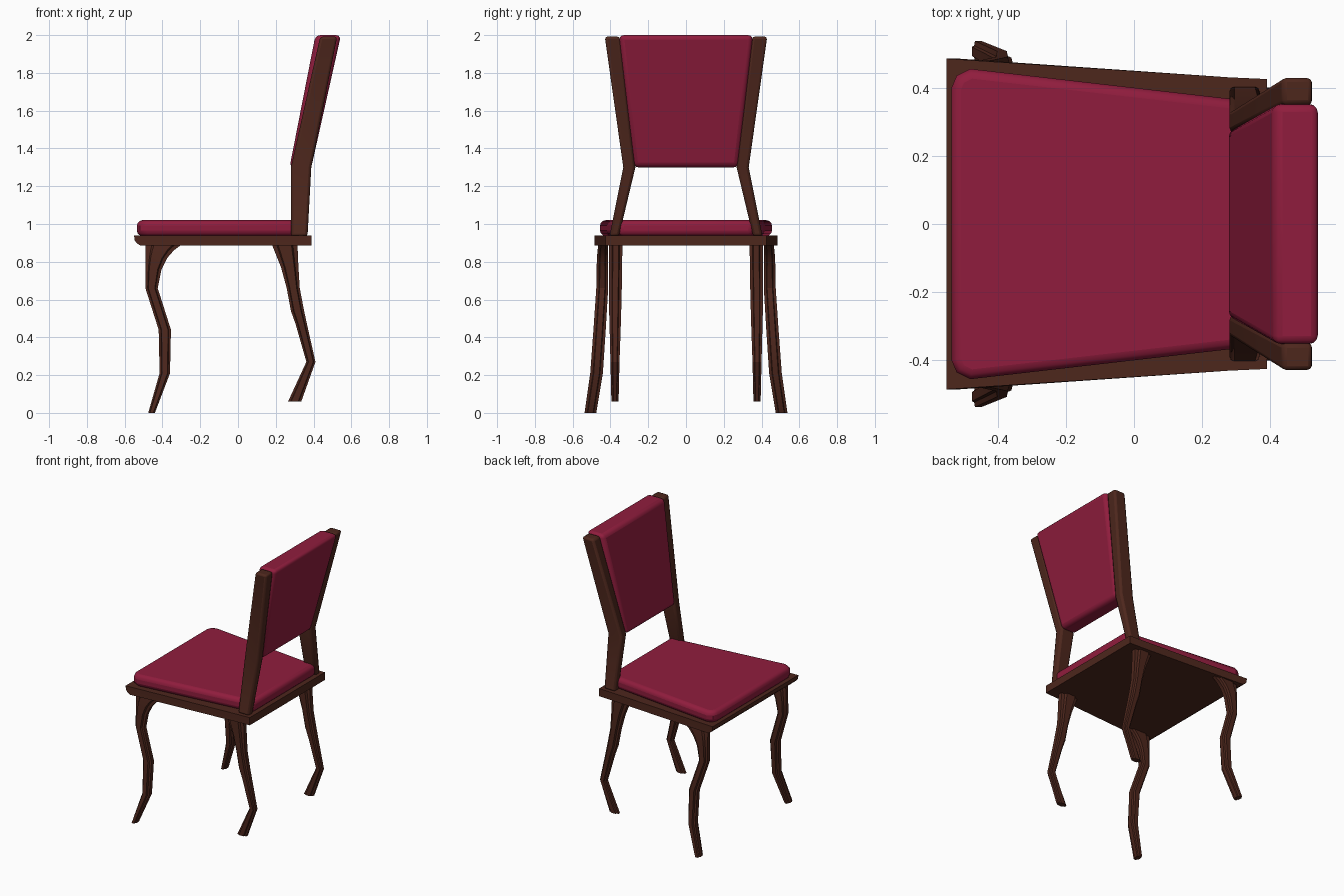
import bpy, bmesh

if "Cube" in bpy.data.objects:
    bpy.data.objects.remove(bpy.data.objects["Cube"])


def material(name, rgb):
    m = bpy.data.materials.new(name)
    m.diffuse_color = (*rgb, 1)
    m.use_nodes = True
    m.node_tree.nodes["Principled BSDF"].inputs["Base Color"].default_value = m.diffuse_color
    return m


wood = material("dark_wood", (0.075, 0.02, 0.012))
fabric = material("crimson_fabric", (0.28, 0.012, 0.047))


def skin(name, rings, mat, bevel=0, segments=2, mirror=False):
    """Join a stack of closed rings into a capped solid."""
    bm = bmesh.new()
    loops = [[bm.verts.new(p) for p in ring] for ring in rings]
    for a, b in zip(loops, loops[1:]):
        n = len(a)
        for i in range(n):
            j = (i + 1) % n
            bm.faces.new((a[i], a[j], b[j], b[i]))
    bm.faces.new(loops[0])
    bm.faces.new(loops[-1])
    bmesh.ops.recalc_face_normals(bm, faces=bm.faces[:])
    me = bpy.data.meshes.new(name)
    bm.to_mesh(me)
    bm.free()
    me.materials.append(mat)
    ob = bpy.data.objects.new(name, me)
    bpy.context.collection.objects.link(ob)
    if bevel:
        mod = ob.modifiers.new("rounding", 'BEVEL')
        mod.width, mod.segments, mod.angle_limit = bevel, segments, 0.8
    if mirror:
        ob.modifiers.new("other_side", 'MIRROR').use_axis = (False, True, False)
    bpy.context.view_layer.objects.active = ob
    ob.select_set(True)
    bpy.ops.object.shade_smooth_by_angle(angle=0.45)
    ob.select_set(False)
    return ob


def rows(section, spec):
    """Fit a unit section into rows of (z, x0, x1, y0, y1)."""
    return [[(x0 + u * (x1 - x0), y0 + v * (y1 - y0), z) for u, v in section]
            for z, x0, x1, y0, y1 in spec]


SQUARE = [(0, 0), (1, 0), (1, 1), (0, 1)]
MOULDED = [(0, .28), (0, .72), (.18, .78), (.24, 1), (.76, 1), (.82, .78),
           (1, .72), (1, .28), (.82, .22), (.76, 0), (.24, 0), (.18, .22)]

# Seat frame: tapered slab with a rounded lower front edge
frame = []
for z, front in ((.885, -.515), (.897, -.535), (.915, -.548), (.94, -.55)):
    half = [(front, .485), (.28, .43), (.39, .425)]
    frame.append([(x, y, z) for x, y in half] +
                 [(x, -y, z) for x, y in reversed(half)])
skin("seat_frame", frame, wood)

# Seat cushion
outline = [(-.535, .40), (-.52, .435), (-.48, .455), (.37, .357)]
outline += [(x, -y) for x, y in reversed(outline)]
skin("seat_cushion", [[(x, y, z) for x, y in outline] for z in (.937, 1.02)],
     fabric, .028, 3)

# Back posts: lean inward, then outward and back
skin("back_post", rows(SQUARE, [(.935, .28, .368, .355, .405),
                                (1.30, .28, .388, .268, .332),
                                (1.992, .435, .525, .35, .43)]),
     wood, .014, 2, True)

# Upholstered back panel
skin("back_panel", rows(SQUARE, [(1.30, .273, .388, -.278, .278),
                                 (2.0, .41, .545, -.355, .355)]),
     fabric, .026, 3)

# Front cabriole legs, splayed outward
skin("front_leg", rows(MOULDED, [(0, -.475, -.44, .475, .537),
                                 (.21, -.415, -.36, .44, .507),
                                 (.44, -.42, -.355, .425, .49),
                                 (.66, -.49, -.425, .412, .475),
                                 (.76, -.49, -.405, .412, .473),
                                 (.82, -.49, -.375, .412, .472),
                                 (.86, -.49, -.34, .412, .468),
                                 (.89, -.49, -.30, .412, .465)]),
     wood, mirror=True)

# Back legs, kicked backward then in at the foot
skin("back_leg", rows(MOULDED, [(.06, .265, .335, .357, .395),
                                (.27, .362, .41, .352, .40),
                                (.47, .305, .365, .345, .405),
                                (.54, .28, .35, .343, .407),
                                (.66, .258, .327, .34, .407),
                                (.77, .228, .32, .338, .407),
                                (.89, .18, .315, .337, .407)]),
     wood, mirror=True)
